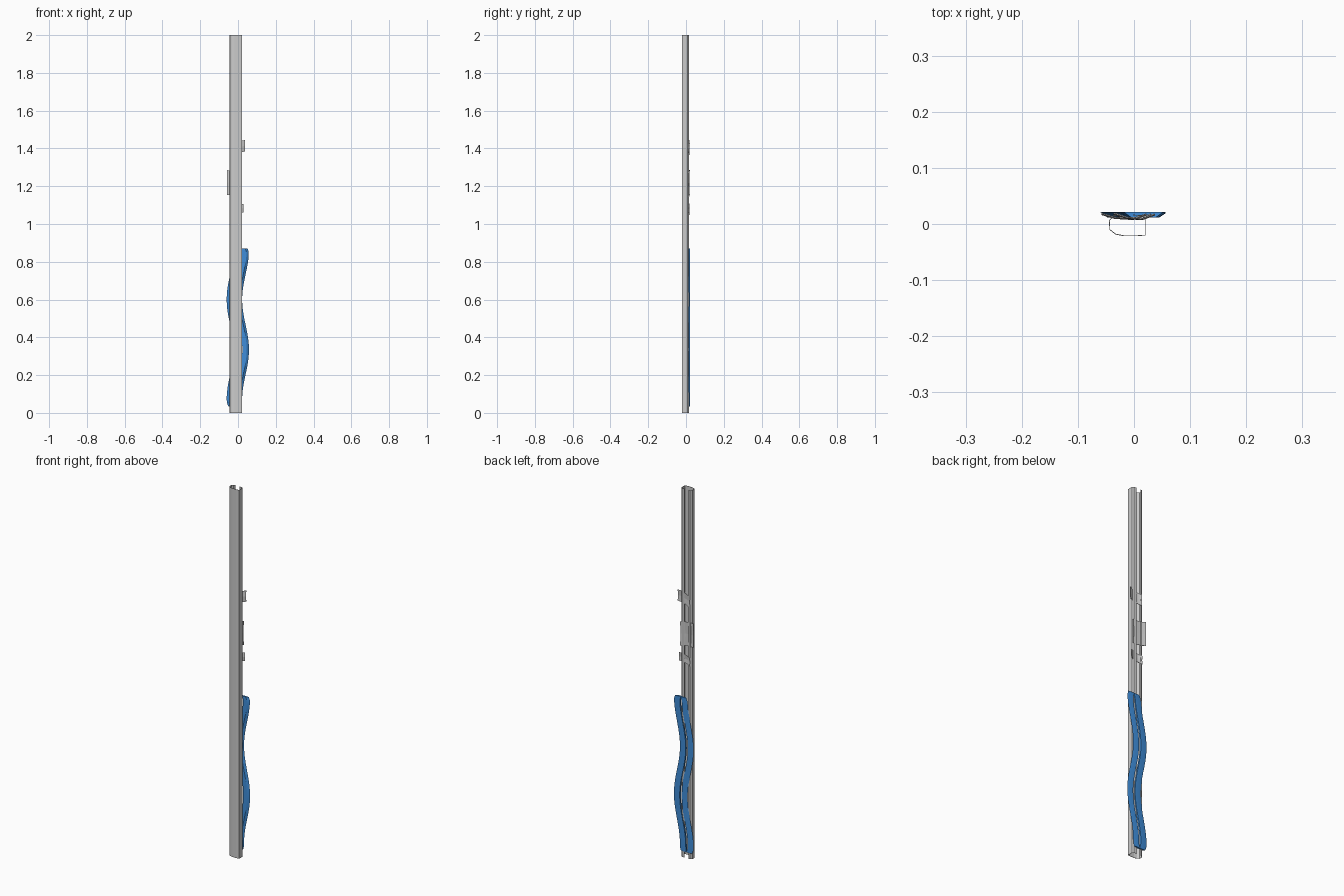
import bpy, bmesh, math

if "Cube" in bpy.data.objects:
    bpy.data.objects.remove(bpy.data.objects["Cube"])


def mesh_object(name, verts, faces, material=None, thickness=0.0, smooth=False):
    mesh = bpy.data.meshes.new(name)
    mesh.from_pydata(verts, [], faces)
    bm = bmesh.new()
    bm.from_mesh(mesh)
    bmesh.ops.recalc_face_normals(bm, faces=bm.faces)
    bm.to_mesh(mesh)
    bm.free()
    obj = bpy.data.objects.new(name, mesh)
    bpy.context.collection.objects.link(obj)
    if material:
        mesh.materials.append(material)
    if thickness:
        mod = obj.modifiers.new("thickness", 'SOLIDIFY')
        mod.thickness = thickness
        mod.offset = 0
    if smooth:
        bpy.context.view_layer.objects.active = obj
        obj.select_set(True)
        bpy.ops.object.shade_smooth_by_angle(angle=math.radians(30))
        obj.select_set(False)
    return obj


def loft(rings, closed):
    n = len(rings[0])
    verts = [p for ring in rings for p in ring]
    faces = []
    for r in range(len(rings) - 1):
        for i in range(n if closed else n - 1):
            j = (i + 1) % n
            faces.append((r * n + i, r * n + j, (r + 1) * n + j, (r + 1) * n + i))
    if closed:
        faces += [tuple(range(n)), tuple(range((len(rings) - 1) * n, len(rings) * n))]
    return verts, faces


blue = bpy.data.materials.new("blue")
blue.diffuse_color = (0.05, 0.27, 0.70, 1)
blue.use_nodes = True
blue.node_tree.nodes["Principled BSDF"].inputs["Base Color"].default_value = blue.diffuse_color

# Thin channel post, open along the back between two lips
profile = [(-0.028, 0.016), (-0.036, 0.015), (-0.044, 0.006), (-0.043, -0.010),
           (-0.033, -0.018), (-0.018, -0.021), (0.003, -0.021), (0.020, -0.020),
           (0.020, 0.008), (0.014, 0.015), (-0.002, 0.016)]
verts, faces = loft([[(x, y, z) for x, y in profile] for z in (0, 2)], False)
mesh_object("channel_post", verts, faces, thickness=0.0015)


# Blue wavy grip behind the post: two ribbons with a narrow gap between
def ribbon(name, side):
    rings, steps, z0, z1 = [], 48, 0.035, 0.87
    for k in range(steps + 1):
        t = k / steps
        z = z0 + (z1 - z0) * t
        mid = -0.001 + 0.018 * math.cos(2 * math.pi * (z - 0.335) / 0.53)
        end = min(1, min(t, 1 - t) / 0.03)
        outer = 0.034 + 0.007 * math.sqrt(end)
        inner = 0.006 * end
        span = outer - inner
        section = [(outer, 0.0205), (outer - 0.15 * span, 0.0215), (inner, 0.0215),
                   (inner, 0.012), (outer - 0.35 * span, 0.012), (outer - 0.1 * span, 0.018)]
        rings.append([(mid + side * x, y, z) for x, y in section])
    v, f = loft(rings, True)
    mesh_object(name, v, f, blue, smooth=True)


ribbon("grip_ribbon_right", 1)
ribbon("grip_ribbon_left", -1)


# Bent plates set across the open back
def plate(name, x0, x1, z0, z1, skew):
    rows = []
    for t, y in ((0, 0.019), (0.3, 0.012), (0.7, 0.010), (1, 0.018)):
        x = x0 + (x1 - x0) * t
        dz = skew * (t - 0.5)
        rows.append([(x, y, z0 + dz), (x, y - 0.002, (z0 + z1) / 2 + dz), (x, y, z1 + dz)])
    v, f = loft(rows, False)
    mesh_object(name, v, f, thickness=0.002)


plate("upper_plate", -0.034, 0.037, 1.375, 1.435, 0.02)
plate("middle_plate", -0.058, 0.022, 1.15, 1.28, -0.01)
plate("lower_plate", -0.036, 0.030, 1.055, 1.10, 0.015)
